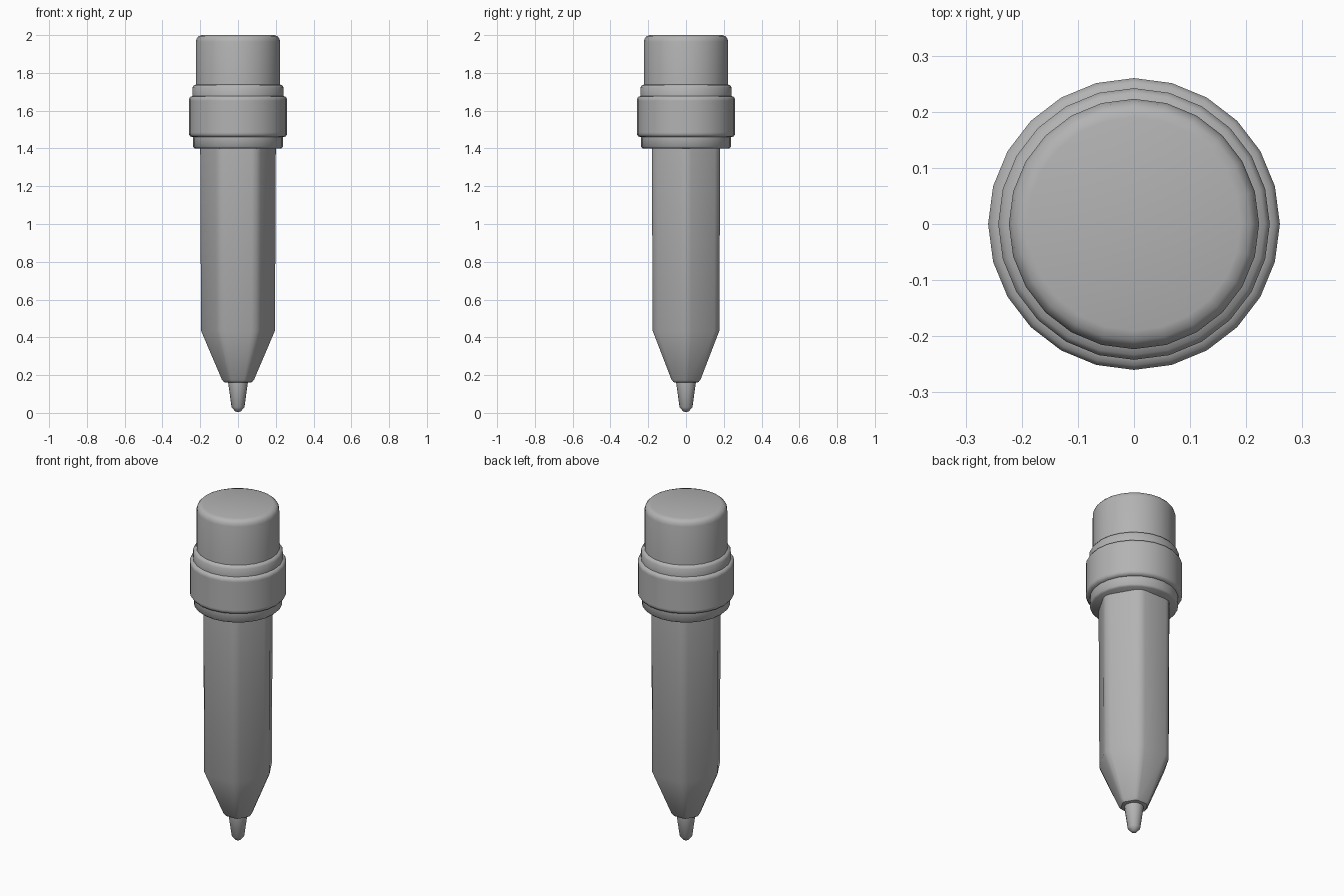
import bpy, math

if "Cube" in bpy.data.objects:
    bpy.data.objects.remove(bpy.data.objects["Cube"])

grey = bpy.data.materials.new("dark_grey")
grey.diffuse_color = (0.45, 0.45, 0.45, 1)
grey.use_nodes = True
grey.node_tree.nodes["Principled BSDF"].inputs["Base Color"].default_value = grey.diffuse_color

def skin(name, rings, angle):
    """Make an object from stacked rings; a first ring of one point closes to a tip."""
    verts, faces, idx = [], [], []
    for ring in rings:
        idx.append(list(range(len(verts), len(verts) + len(ring))))
        verts += ring
    for a, b in zip(idx, idx[1:]):
        n = len(b)
        for i in range(n):
            j = (i + 1) % n
            faces.append((a[0], b[j], b[i]) if len(a) == 1 else (a[i], a[j], b[j], b[i]))
    if len(idx[0]) > 1:
        faces.append(idx[0][::-1])
    faces.append(idx[-1])
    me = bpy.data.meshes.new(name)
    me.from_pydata(verts, [], faces)
    me.materials.append(grey)
    ob = bpy.data.objects.new(name, me)
    bpy.context.collection.objects.link(ob)
    bpy.ops.object.select_all(action='DESELECT')
    ob.select_set(True)
    bpy.context.view_layer.objects.active = ob
    bpy.ops.object.shade_smooth_by_angle(angle=math.radians(angle))
    return ob

def circle(r, z, n):
    if r == 0:
        return [(0, 0, z)]
    return [(r * math.cos(2 * math.pi * i / n), r * math.sin(2 * math.pi * i / n), z)
            for i in range(n)]

def rounded_hex(s, z, core=0.145, fillet=0.055):
    pts = []
    for k in range(6):
        c = math.radians(60 * k)
        for d in (-30, 0, 30):
            a = c + math.radians(d)
            pts.append((s * (core * math.cos(c) + fillet * math.cos(a)),
                        s * (core * math.sin(c) + fillet * math.sin(a)), z))
    return pts

def lathe(name, profile, n=24, angle=35):
    return skin(name, [circle(r, z, n) for r, z in profile], angle)

# hexagonal barrel with sharpened end
skin("barrel", [rounded_hex(s, z) for s, z in
     [(0.31, 0.16), (0.37, 0.163), (0.43, 0.178), (0.978, 0.435),
      (1.0, 1.40), (1.0, 1.45)]], 32)

# pencil lead
lathe("lead", [(0, 0.004), (0.015, 0.008), (0.034, 0.03),
               (0.052, 0.158), (0.052, 0.18)], 16)

# metal ferrule with a raised middle band
lathe("ferrule", [(0.228, 1.40), (0.238, 1.41), (0.238, 1.46), (0.252, 1.463),
                  (0.26, 1.475), (0.26, 1.485), (0.26, 1.652), (0.26, 1.662),
                  (0.252, 1.674), (0.242, 1.677), (0.242, 1.722), (0.233, 1.735),
                  (0.21, 1.741)], angle=62)

# eraser with rounded top edge
lathe("eraser", [(0.223, 1.70), (0.223, 1.965), (0.219, 1.982), (0.208, 1.995),
                 (0.19, 2.0)], angle=40)
